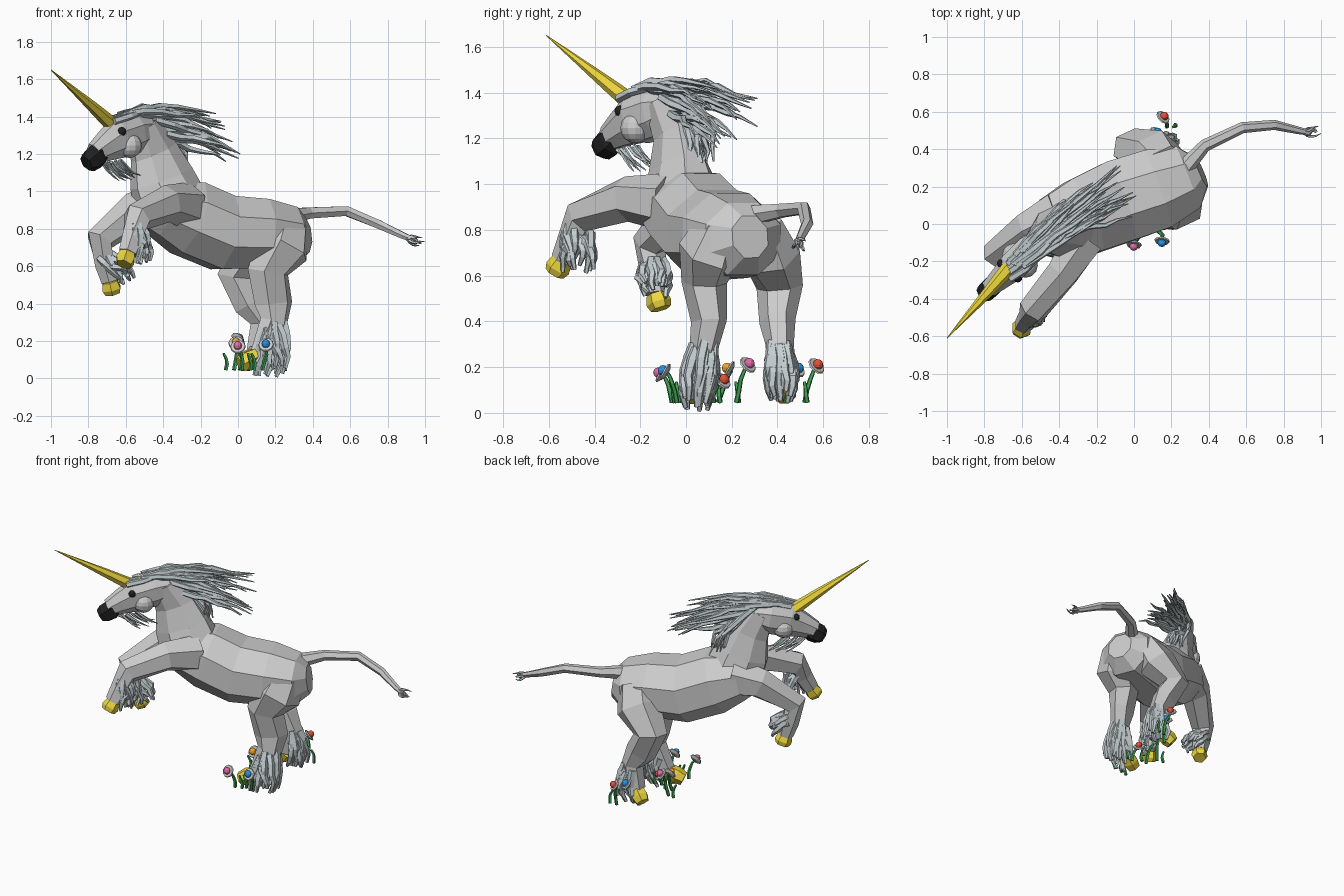
import bpy, bmesh, random
from math import pi, sin, cos
from mathutils import Vector as V, Matrix

if "Cube" in bpy.data.objects:
    bpy.data.objects.remove(bpy.data.objects["Cube"])

random.seed(4)
SIDE = V((0.42, -0.9, 0)).normalized()      # lateral direction of the animal
HSIDE = V((0.75, -0.66, 0)).normalized()    # lateral direction of the head


def material(name, r, g, b):
    m = bpy.data.materials.new(name)
    m.diffuse_color = (r, g, b, 1)
    m.use_nodes = True
    m.node_tree.nodes["Principled BSDF"].inputs["Base Color"].default_value = m.diffuse_color
    return m


GOLD = material("gold", 0.85, 0.68, 0.05)
BLACK = material("black", 0.015, 0.015, 0.015)
HAIR = material("hair", 0.56, 0.63, 0.65)
GREEN = material("green", 0.05, 0.36, 0.09)


def finish(name, bm, mat=None):
    bmesh.ops.recalc_face_normals(bm, faces=bm.faces)
    me = bpy.data.meshes.new(name)
    bm.to_mesh(me)
    bm.free()
    ob = bpy.data.objects.new(name, me)
    bpy.context.collection.objects.link(ob)
    if mat:
        me.materials.append(mat)


def tube(bm, rows, n, side=None):
    """Faceted loft; each row is x, y, z, lateral radius, other radius."""
    P = [V(r[:3]) for r in rows]
    rings = []
    for i, r in enumerate(rows):
        t = (P[min(i + 1, len(P) - 1)] - P[max(i - 1, 0)]).normalized()
        ref = side or (V((0, 0, 1)) if abs(t.z) < 0.8 else V((1, 0, 0)))
        u = t.cross(ref).normalized()
        s = u.cross(t)
        ang = [2 * pi * (k + 0.5) / n for k in range(n)]
        rings.append([bm.verts.new(P[i] + s * r[3] * cos(a) + u * r[-1] * sin(a)) for a in ang])
    for a, b in zip(rings, rings[1:]):
        for k in range(n):
            bm.faces.new((a[k], a[(k + 1) % n], b[(k + 1) % n], b[k]))
    bm.faces.new(rings[0][::-1])
    bm.faces.new(rings[-1])


def part(name, rows, n, side=None, mat=None):
    bm = bmesh.new()
    tube(bm, rows, n, side)
    finish(name, bm, mat)


def jit(a):
    return V([random.uniform(-a, a) for _ in range(3)])


def strand(bm, a, b, bend, r, wob=0.012, n=5, taper=.85):
    """Tapered lock of hair from a to b, bowed by bend."""
    a, b, rows = V(a), V(b), []
    for i in range(n + 1):
        t = i / n
        p = a.lerp(b, t) + V(bend) * 4 * t * (1 - t) + (jit(wob) if 0 < i < n else V())
        rows.append((*p, r * (1.05 - taper * t * t)))
    tube(bm, rows, 5)


def along(pts, t):
    f = t * (len(pts) - 1)
    i = min(int(f), len(pts) - 2)
    return V(pts[i]).lerp(V(pts[i + 1]), f - i)


def ball(name, c, r, mat=None, u=12, v=8):
    bm = bmesh.new()
    bmesh.ops.create_uvsphere(bm, u_segments=u, v_segments=v, radius=r, matrix=Matrix.Translation(c))
    finish(name, bm, mat)


# Torso, neck and head
part("body", [(.36, .28, .77, .09, .10), (.29, .25, .76, .19, .17), (.13, .19, .775, .235, .20),
              (-.08, .12, .78, .24, .215), (-.27, .04, .86, .225, .215), (-.42, -.03, .91, .195, .16),
              (-.52, -.07, .92, .11, .10)], 8, SIDE)
part("neck", [(-.37, -.02, .96, .16, .20), (-.41, -.035, 1.07, .12, .185),
              (-.45, -.055, 1.21, .08, .14), (-.51, -.10, 1.35, .075, .10)], 8, SIDE)
part("head", [(-.47, -.06, 1.34, .06, .07), (-.55, -.13, 1.315, .085, .115), (-.64, -.22, 1.285, .085, .115),
              (-.71, -.285, 1.24, .065, .085), (-.77, -.34, 1.20, .05, .06)], 8, HSIDE)
part("muzzle", [(-.73, -.305, 1.21, .045, .05), (-.755, -.33, 1.19, .06, .07),
                (-.79, -.36, 1.165, .058, .065), (-.81, -.375, 1.15, .045, .045)], 6, HSIDE, BLACK)
part("horn", [(-.66, -.225, 1.345, .042), (-.78, -.363, 1.455, .029), (-1, -.61, 1.65, .002)], 6, None, GOLD)
for s, label in ((1, "left"), (-1, "right")):
    ball(label + "_cheek", V((-.61, -.195, 1.245)) + s * .04 * HSIDE, .066)
    ball(label + "_eye", V((-.665, -.25, 1.32)) + s * .058 * HSIDE, .024, BLACK)

# Legs: joints with radii, then hoof tip, feather offset and lowest feather point
LEGS = {
    "left_front_leg": ([(-.27, -.08, .92, .12, .13), (-.38, -.26, .935, .095, .10), (-.54, -.46, .86, .08, .08),
                        (-.56, -.50, .76, .06, .065), (-.59, -.54, .67, .05, .055)],
                       (-.61, -.575, .61), (.075, .095, 0), .61),
    "right_front_leg": ([(-.40, .06, .92, .13, .14), (-.56, -.02, .89, .10, .105), (-.74, -.16, .74, .075, .08),
                         (-.71, -.14, .61, .06, .06), (-.685, -.13, .52, .05, .05)],
                        (-.67, -.11, .455), (.075, -.01, 0), .50),
    "left_hind_leg": ([(.27, .15, .82, .10, .12), (.24, .10, .70, .13, .155), (.16, .08, .57, .095, .12),
                       (.19, .10, .40, .07, .11), (.19, .08, .30, .06, .08), (.12, .05, .13, .055, .06)],
                      (.01, .01, .075), (.09, -.005, 0), .005),
    "right_hind_leg": ([(.17, .32, .82, .10, .12), (.11, .37, .69, .13, .15), (-.01, .41, .55, .10, .11),
                        (.07, .40, .40, .075, .10), (.13, .41, .30, .06, .07), (.10, .41, .14, .055, .06)],
                       (.03, .44, .07), (.08, .01, 0), .045),
}
for name, (rows, tip, back, floor) in LEGS.items():
    part(name, rows, 6, SIDE)
    hind = "hind" in name
    end, tip, up, back = V(rows[-1][:3]), V(tip), V(rows[-2][:3]), V(back)
    if not hind:
        up = up.lerp(V(rows[2][:3]), .6)
    part(name + "_hoof", [(*end, .045), (*end.lerp(tip, .6), .056), (*tip, .045)], 6, None, GOLD)
    bm = bmesh.new()
    for k in range(24 if hind else 14):
        a = random.uniform(-2.3, 2.3)
        out = V((cos(a), sin(a), 0))
        root = up.lerp(end, random.uniform(-.1, .5)) + out * .045
        fall = V((end.x, end.y, floor + random.uniform(0, .07))) + out * .05
        fall += back * random.uniform(-.3 if hind else .4, 1.15)
        strand(bm, root, fall, out * .018 + back * .12, .024 if hind else .02, .008, 4, .6)
    finish(name + "_feather", bm, HAIR)

# Mane: windswept locks from the crest plus locks lying on the neck
CREST = [(-.69, -.26, 1.37), (-.60, -.18, 1.42), (-.49, -.08, 1.41), (-.41, -.03, 1.32), (-.33, .01, 1.20)]
TIPS = [(-.08, .23, 1.43), (-.05, .26, 1.36), (.02, .23, 1.26), (.07, .2, 1.17), (.12, .16, 1.13)]
bm = bmesh.new()
for k in range(36):
    t = k / 35 * .85
    lat = -SIDE * random.uniform(-1, 1)
    tip = along(TIPS, t).lerp(along(CREST, t), random.uniform(0, .45)) + lat * .09 + jit(.045)
    strand(bm, along(CREST, t) + lat * .05, tip, (0, 0, .045 - .04 * t), .019, .014, 5, .9)
for k in range(18):
    s = random.uniform(-.2, 1)
    a = along(CREST, random.uniform(.4, .8)) - SIDE * .06 * s
    strand(bm, a, V((-.28, .05, 1.08)) - SIDE * .08 * s + jit(.035), -SIDE * .03 * s + V((.04, .03, 0)), .02)
finish("mane", bm, HAIR)

# Beard below the jaw
bm = bmesh.new()
for k in range(12):
    a = V((-.73, -.30, 1.15)).lerp(V((-.62, -.20, 1.17)), random.random()) + HSIDE * random.uniform(-.03, .03)
    strand(bm, a, a + V((.09, .085, -.085)) + jit(.025), (0, 0, -.01), .009, .006, 3)
finish("beard", bm, HAIR)

# Tail and tuft
part("tail", [(.24, .25, .85, .055), (.29, .32, .87, .045), (.38, .42, .885, .034), (.58, .515, .895, .03),
              (.75, .53, .825, .027), (.88, .50, .765, .02), (.93, .49, .745, .016)], 6)
bm = bmesh.new()
for k in range(9):
    strand(bm, V((.91, .49, .75)) + jit(.008), V((.975, .50, .73)) + jit(.025), jit(.02), .009, .004, 4)
finish("tail_tuft", bm, HAIR)

# Flowers around the hind feet
COLORS = {"pink": material("pink", .8, .15, .4), "blue": material("blue", .02, .3, .8),
          "red": material("red", .8, .08, .04), "orange": material("orange", .9, .4, .02)}
FLOWERS = [("pink", 0, -.11, .17), ("blue", .15, -.09, .18), ("red", .09, .16, .14), ("pink", .0, .27, .21),
           ("orange", -.01, .19, .19), ("blue", .12, .485, .19), ("red", .155, .57, .205)]
stems = bmesh.new()
for i, (col, x, y, z) in enumerate(FLOWERS):
    c = V((x, y, z))
    face = V((-.1, -.8, .45)).normalized() if y < .2 and i != 2 else V((.5, .5, .5)).normalized()
    foot = c - V((.02 if i % 2 else -.02, -.05 if y < 0 else .05, z - .045))
    strand(stems, foot, c - face * .012, (.01, 0, .02), .011, .003, 4, .4)
    f = foot + V((-.045 if i % 2 else .045, .01, 0))
    strand(stems, f, f + V((-.012, -.012, .09)), (.01, 0, 0), .011, .003, 3, .4)
    a, b = c - face * .012, c + face * .006
    part(f"petals_{i}", [(*a, .024), (*a.lerp(b, .6), .042), (*b, .038)], 10)
    ball(f"flower_center_{i}", c + face * .012, .023, COLORS[col], 10, 6)
finish("stems", stems, GREEN)
